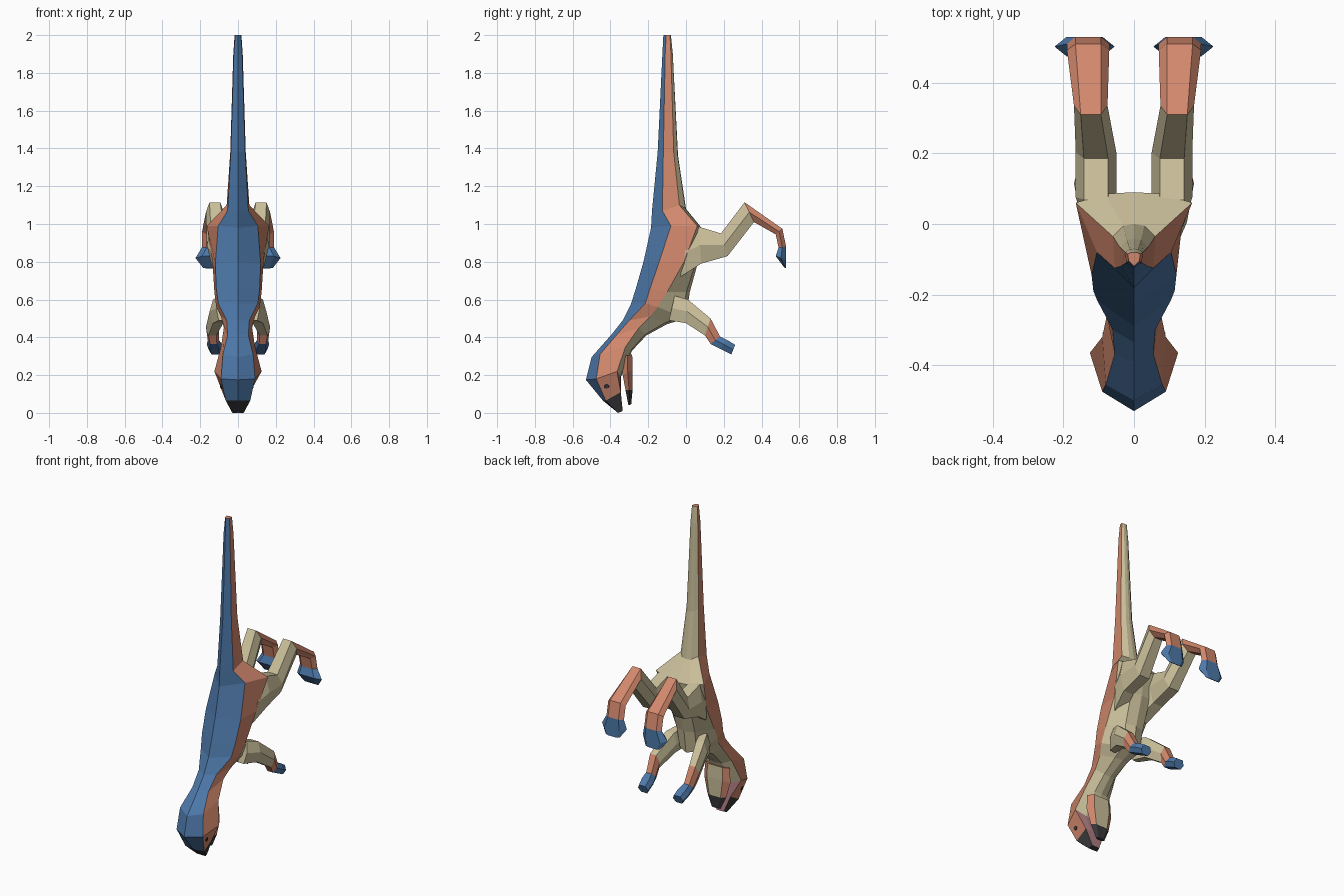
import bpy
import bmesh
from mathutils import Vector

cube = bpy.data.objects.get("Cube")
if cube:
    bpy.data.objects.remove(cube, do_unlink=True)


def make_material(name, red, green, blue):
    material = bpy.data.materials.new(name)
    material.use_nodes = True
    colour = (red, green, blue, 1)
    material.diffuse_color = colour
    shader = material.node_tree.nodes["Principled BSDF"]
    shader.inputs["Base Color"].default_value = colour
    shader.inputs["Roughness"].default_value = .8
    return material


BLUE, ORANGE, CREAM, DARK, MOUTH = range(5)
palette = [
    make_material("back blue", .075, .19, .40),
    make_material("side orange", .64, .245, .15),
    make_material("belly cream", .59, .52, .325),
    make_material("snout charcoal", .04, .04, .045),
    make_material("mouth pink", .42, .2, .22),
]


def finish(name, bm):
    """Turn a bmesh into a flat shaded object with the shared palette."""
    bmesh.ops.recalc_face_normals(bm, faces=bm.faces)
    mesh = bpy.data.meshes.new(name)
    bm.to_mesh(mesh)
    bm.free()
    for material in palette:
        mesh.materials.append(material)
    obj = bpy.data.objects.new(name, mesh)
    bpy.context.collection.objects.link(obj)
    return obj


def loft(name, rings, colour_rule):
    """Skin a row of matching rings; colour_rule takes (segment, strip)."""
    bm = bmesh.new()
    loops = [[bm.verts.new(point) for point in ring] for ring in rings]
    count = len(loops[0])
    for segment, (first, second) in enumerate(zip(loops, loops[1:])):
        for strip in range(count):
            after = (strip + 1) % count
            face = bm.faces.new((first[strip], first[after],
                                 second[after], second[strip]))
            face.material_index = colour_rule(segment, strip)
    start = bm.faces.new(loops[0])
    start.material_index = colour_rule(0, 1)
    end = bm.faces.new(loops[-1])
    end.material_index = colour_rule(len(rings) - 2, 1)
    return finish(name, bm)


def body_ring(row):
    """Ridge, blue edge, cream edge and belly, mirrored into a full ring."""
    by, bz, ey, ez, ex, sy, sz, sx, vy, vz = row
    ridge, belly = Vector((0, by, bz)), Vector((0, vy, vz))
    edge, flank = Vector((ex, ey, ez)), Vector((sx, sy, sz))
    belly_edge = flank.lerp(belly, .85)
    belly_edge.x = sx * .5
    half = [edge, flank, belly_edge]
    mirrored = [Vector((-p.x, p.y, p.z)) for p in reversed(half)]
    return [ridge] + half + [belly] + mirrored


def hex_ring(row, side=1):
    """Six sided section from its upper and lower points and its x range."""
    ty, tz, by, bz, inner, outer = row
    inset = (outer - inner) * .2
    my, mz = (ty + by) / 2, (tz + bz) / 2
    points = [(inner + inset, ty, tz), (outer - inset, ty, tz),
              (outer, my, mz), (outer - inset, by, bz),
              (inner + inset, by, bz), (inner, my, mz)]
    return [(side * x, y, z) for x, y, z in points]


# Body: tail, torso and head in one skin
tail = [
    (-.12, 2, -.105, 2, .015, -.085, 2, .018, -.08, 2),
    (-.125, 1.9, -.11, 1.9, .022, -.08, 1.9, .025, -.07, 1.9),
    (-.15, 1.38, -.12, 1.38, .038, -.065, 1.38, .041, -.042, 1.36),
    (-.18, 1.07, -.125, 1.07, .055, -.035, 1.1, .06, 0, 1.08),
]
torso = [
    (-.185, .98, -.08, .99, .105, .06, .99, .165, .09, .97),
    (-.225, .8, -.145, .79, .12, -.01, .8, .135, .07, .82),
    (-.265, .66, -.19, .66, .115, -.1, .64, .125, .02, .64),
    (-.29, .58, -.215, .58, .105, -.15, .56, .115, 0, .5),
]
head = [
    (-.335, .49, -.3, .49, .06, -.19, .51, .09, -.1, .47),
    (-.39, .42, -.37, .41, .055, -.25, .45, .075, -.21, .41),
    (-.5, .295, -.455, .31, .08, -.32, .35, .09, -.285, .33),
    (-.53, .175, -.475, .18, .09, -.365, .22, .125, -.345, .19),
    (-.44, .065, -.425, .065, .065, -.345, .11, .065, -.345, .11),
    (-.37, .01, -.36, 0, .03, -.335, .01, .025, -.335, .01),
]
body_rows = tail + torso + head
strip_colours = [BLUE, ORANGE, CREAM, CREAM]
strip_colours += strip_colours[::-1]
snout = len(body_rows) - 2


def body_colour(segment, strip):
    under = strip in (2, 3, 4, 5)
    if segment >= snout - 1 and under:
        return MOUTH
    return DARK if segment == snout else strip_colours[strip]


body = loft("body", [body_ring(row) for row in body_rows], body_colour)

# Lower jaw, hanging open below the throat
jaw_rows = [
    (-.335, .3, -.285, .31, -.085, .085),
    (-.335, .2, -.282, .23, -.09, .09),
    (-.32, .12, -.283, .12, -.065, .065),
    (-.305, .04, -.29, .045, -.03, .03),
]
jaw_strips = [MOUTH, ORANGE, ORANGE, CREAM, ORANGE, ORANGE]


def jaw_colour(segment, strip):
    if strip == 0:
        return MOUTH
    return DARK if segment == 2 else jaw_strips[strip]


loft("lower_jaw", [hex_ring(row) for row in jaw_rows], jaw_colour)

# Limbs: thigh to toes and shoulder to hand
leg_rows = [
    (.02, .98, -.03, .72, .03, .14),
    (.07, .985, .08, .79, .05, .165),
    (.185, .95, .22, .83, .05, .165),
    (.31, 1.115, .36, 1.01, .075, .17),
    (.51, .975, .475, .945, .07, .19),
    (.53, .88, .49, .875, .07, .19),
    (.53, .81, .475, .83, .055, .225),
    (.53, .765, .52, .77, .09, .185),
]
leg_colours = [CREAM] * 3 + [ORANGE] * 2 + [BLUE] * 2
arm_rows = [
    (-.06, .62, -.09, .49, .05, .115),
    (.01, .6, 0, .475, .06, .15),
    (.13, .5, .1, .41, .1, .17),
    (.18, .405, .13, .365, .1, .16),
    (.22, .385, .18, .34, .085, .165),
    (.26, .36, .24, .31, .085, .155),
]
arm_colours = [CREAM] * 2 + [ORANGE] + [BLUE] * 2

for side, label in ((1, "left"), (-1, "right")):
    for part, rows, colours in (("leg", leg_rows, leg_colours),
                                ("arm", arm_rows, arm_colours)):
        loft(f"{label}_{part}", [hex_ring(row, side) for row in rows],
             lambda segment, strip, colours=colours: colours[segment])

# Eyes: thin dark plates laid on the cheeks
bpy.context.view_layer.update()
for side, label in ((1, "left"), (-1, "right")):
    hit, place, normal, _ = body.ray_cast(Vector((side, -.42, .14)),
                                          Vector((-side, 0, 0)))
    if hit:
        bm = bmesh.new()
        bmesh.ops.create_cone(bm, cap_ends=True, segments=6, radius1=.014,
                              radius2=.012, depth=.008)
        for face in bm.faces:
            face.material_index = DARK
        eye = finish(f"{label}_eye", bm)
        eye.location = place
        eye.rotation_euler = normal.to_track_quat("Z", "Y").to_euler()
